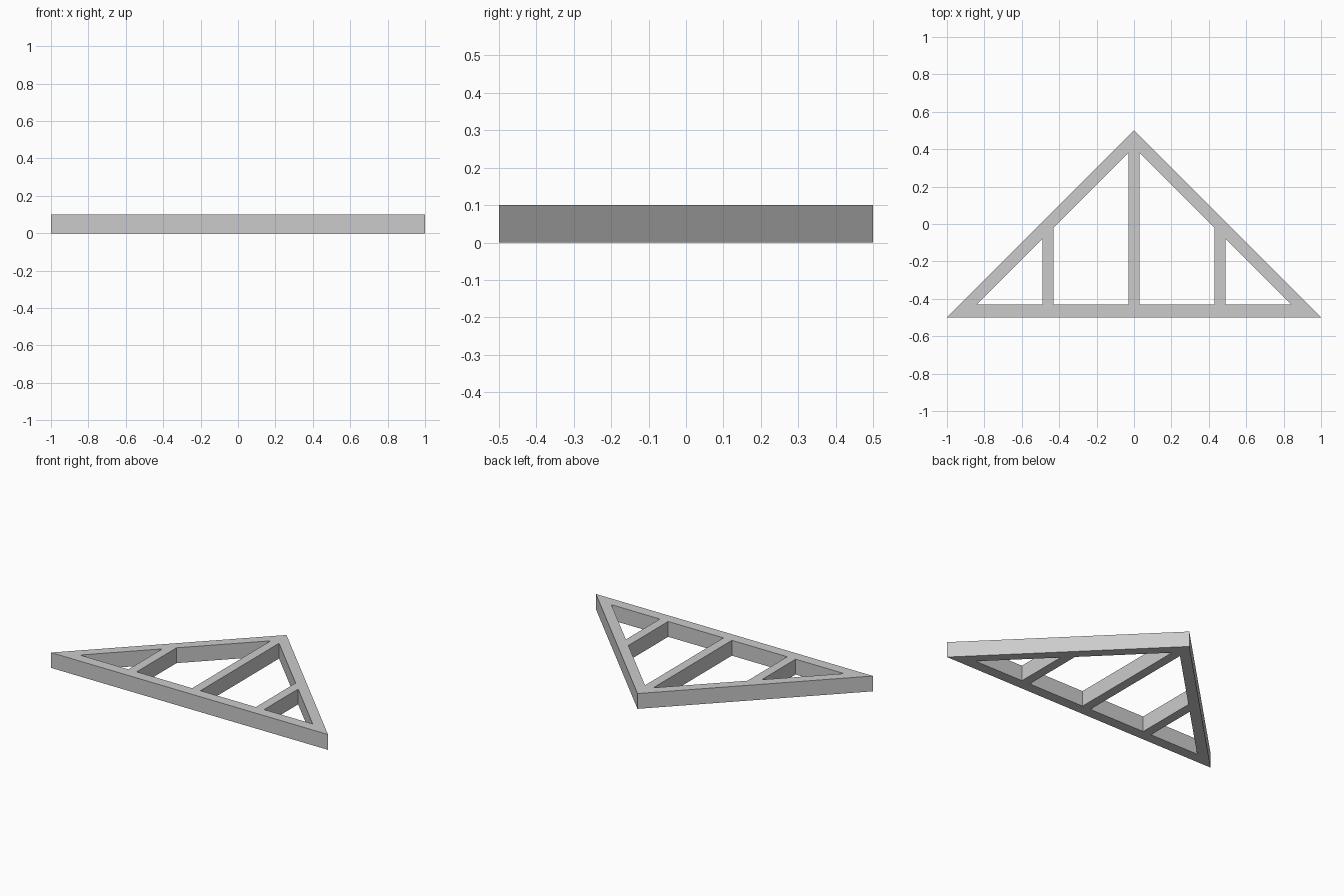
import bpy, bmesh

if "Cube" in bpy.data.objects:
    bpy.data.objects.remove(bpy.data.objects["Cube"])

THICK = 0.1
BASE = -0.43          # top edge of the bottom beam


def rafter(x):
    # inner edge of the sloping beams
    return 0.41 - abs(x)


# Outline and right-hand openings between the posts
outline = [(-1, -0.5), (1, -0.5), (0, 0.5)]
openings = [
    [(0.03, BASE), (0.43, BASE), (0.43, rafter(0.43)), (0.03, rafter(0.03))],
    [(0.49, BASE), (0.84, BASE), (0.49, rafter(0.49))],
]
# Mirror the openings to the left
openings += [[(-x, y) for x, y in loop] for loop in openings]

# Filled 2D profile with holes, extruded to the frame depth
curve = bpy.data.curves.new("truss_profile", 'CURVE')
curve.dimensions = '2D'
curve.fill_mode = 'BOTH'
curve.extrude = THICK / 2
for loop in [outline] + openings:
    spline = curve.splines.new('POLY')
    spline.points.add(len(loop) - 1)
    for point, (x, y) in zip(spline.points, loop):
        point.co = (x, y, 0, 1)
    spline.use_cyclic_u = True

truss = bpy.data.objects.new("roof_truss", curve)
bpy.context.collection.objects.link(truss)
bpy.context.view_layer.objects.active = truss
truss.select_set(True)
bpy.ops.object.convert(target='MESH')
truss = bpy.context.object

# Weld, orient the faces and stand the truss on the ground plane
bm = bmesh.new()
bm.from_mesh(truss.data)
bmesh.ops.remove_doubles(bm, verts=bm.verts, dist=1e-4)
bmesh.ops.recalc_face_normals(bm, faces=bm.faces)
bmesh.ops.translate(bm, verts=bm.verts, vec=(0, 0, THICK / 2))
for face in bm.faces:
    face.smooth = False
bm.to_mesh(truss.data)
bm.free()
